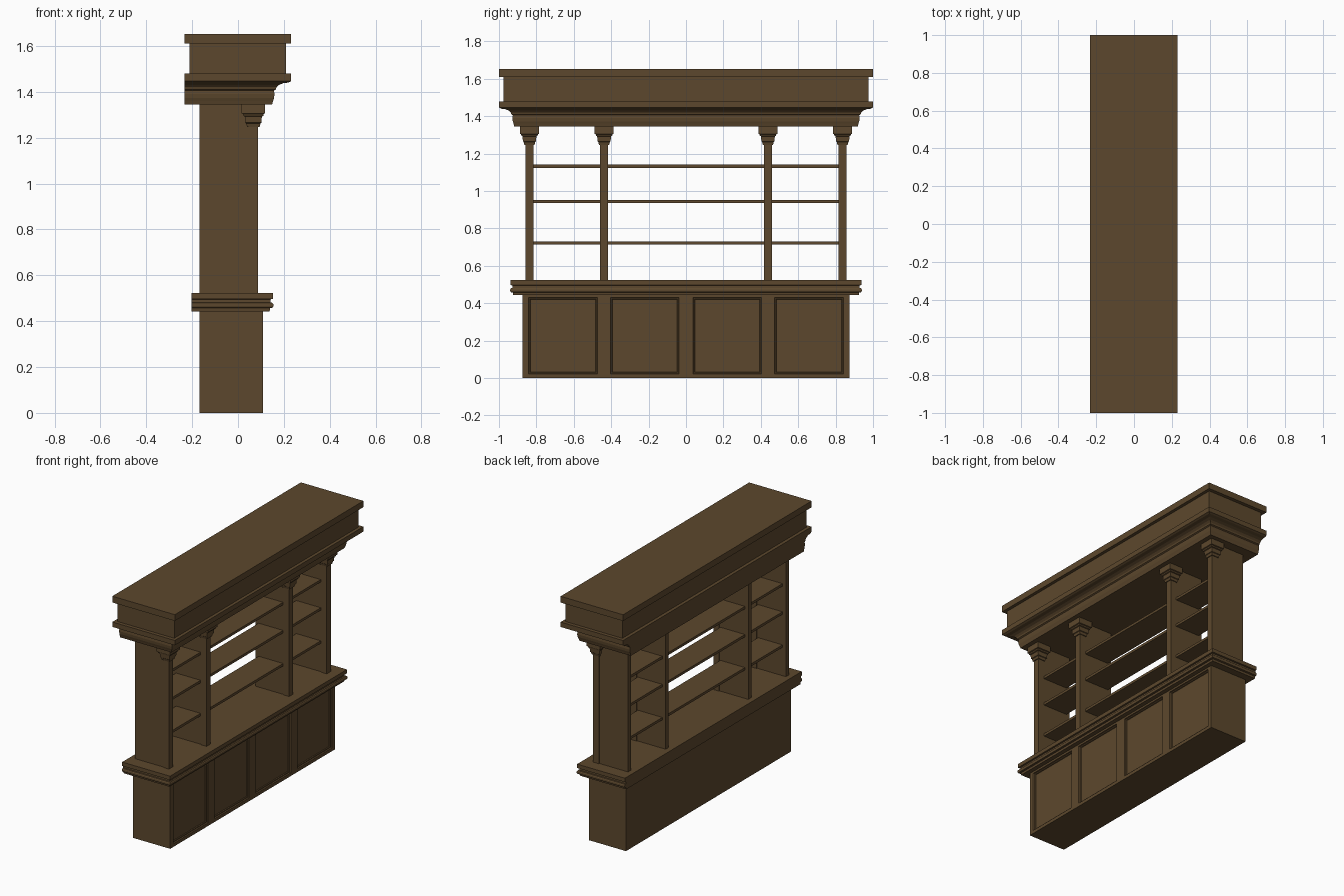
import bpy, bmesh
from mathutils import Vector

if "Cube" in bpy.data.objects:
    bpy.data.objects.remove(bpy.data.objects["Cube"])

wood = bpy.data.materials.new("dark_brown_wood")
wood.diffuse_color = (0.108, 0.064, 0.026, 1)
wood.use_nodes = True
wood.node_tree.nodes["Principled BSDF"].inputs["Base Color"].default_value = wood.diffuse_color


def finish(name, bm):
    bmesh.ops.recalc_face_normals(bm, faces=bm.faces)
    me = bpy.data.meshes.new(name)
    bm.to_mesh(me)
    bm.free()
    me.materials.append(wood)
    ob = bpy.data.objects.new(name, me)
    bpy.context.collection.objects.link(ob)
    return ob


def stack_bm(levels, yc=0):
    """Closed solid from rectangular rings: (x back, x front, half width y, z)."""
    bm = bmesh.new()
    rings = []
    for x0, x1, h, z in levels:
        rings.append([bm.verts.new(p) for p in (
            (x0, yc - h, z), (x1, yc - h, z), (x1, yc + h, z), (x0, yc + h, z))])
    for a, b in zip(rings, rings[1:]):
        for i in range(4):
            j = (i + 1) % 4
            bm.faces.new((a[i], a[j], b[j], b[i]))
    bm.faces.new(rings[0][::-1])
    bm.faces.new(rings[-1])
    return bm


def box(name, x0, x1, y0, y1, z0, z1):
    h = (y1 - y0) / 2
    return finish(name, stack_bm([(x0, x1, h, z0), (x0, x1, h, z1)], (y0 + y1) / 2))


def moulding(name, back, front, half, profile):
    """Moulding running round front and ends, cut flat at the back."""
    return finish(name, stack_bm([(back, front - d, half - d, z) for d, z in profile]))


# Base cabinet with four recessed panels on the long front
bm = stack_bm([(-0.167, 0.109, 0.875, 0), (-0.167, 0.109, 0.875, 0.46)])
panels = [(-0.842, -0.473), (-0.404, -0.037), (0.037, 0.404), (0.473, 0.842)]
cuts = [(Vector((0, y, 0)), Vector((0, 1, 0))) for p in panels for y in p]
cuts += [(Vector((0, 0, z)), Vector((0, 0, 1))) for z in (0.022, 0.43)]
for co, no in cuts:
    bmesh.ops.bisect_plane(bm, geom=bm.verts[:] + bm.edges[:] + bm.faces[:],
                           plane_co=co, plane_no=no)
bm.normal_update()
bmesh.ops.recalc_face_normals(bm, faces=bm.faces)
sel = []
for f in bm.faces:
    c = f.calc_center_median()
    if c.x > 0.108 and 0.03 < c.z < 0.42 and any(a < c.y < b for a, b in panels):
        sel.append(f)
for t, d in ((0.003, -0.008), (0.009, 0.0), (0.003, -0.006)):
    bmesh.ops.inset_individual(bm, faces=sel, thickness=t, depth=d)
finish("base_cabinet", bm)

# Countertop with grooved edge
moulding("countertop", -0.203, 0.154, 0.94, [
    (0.016, 0.443), (0.014, 0.457), (0.002, 0.459), (0.0, 0.465), (0.0, 0.474),
    (0.004, 0.48), (0.012, 0.482), (0.012, 0.495), (0.002, 0.497), (0.002, 0.523)])

# Uprights: divider board, square post and stepped capital
for i, y in enumerate((-0.837, -0.438, 0.438, 0.837)):
    box(f"divider_{i}", -0.167, 0.05, y - 0.016, y + 0.016, 0.52, 1.35)
    box(f"post_{i}", 0.046, 0.088, y - 0.0215, y + 0.0215, 0.52, 1.35)
    cap = [(0.027, 1.246), (0.031, 1.262), (0.035, 1.265), (0.037, 1.292),
           (0.043, 1.295), (0.045, 1.303), (0.051, 1.306), (0.051, 1.348)]
    finish(f"capital_{i}", stack_bm([(0.067 - h, 0.067 + h, h, z) for h, z in cap], y))

# Shelves in the three bays
for i, z in enumerate((0.713, 0.935, 1.124)):
    for j, (a, b) in enumerate(((-0.825, -0.43), (-0.43, 0.43), (0.43, 0.825))):
        box(f"shelf_{i}_{j}", -0.142, 0.04, a, b, z, z + 0.017)

# Cornice with cove, frieze and top board
moulding("cornice", -0.233, 0.231, 1.0, [
    (0.082, 1.345), (0.078, 1.36), (0.074, 1.372), (0.072, 1.39), (0.074, 1.405),
    (0.066, 1.41), (0.063, 1.42), (0.052, 1.43), (0.035, 1.437), (0.012, 1.44),
    (0.0, 1.446), (0.0, 1.479)])
box("frieze", -0.211, 0.21, -0.976, 0.976, 1.47, 1.615)
box("top_board", -0.233, 0.231, -1.0, 1.0, 1.61, 1.652)
